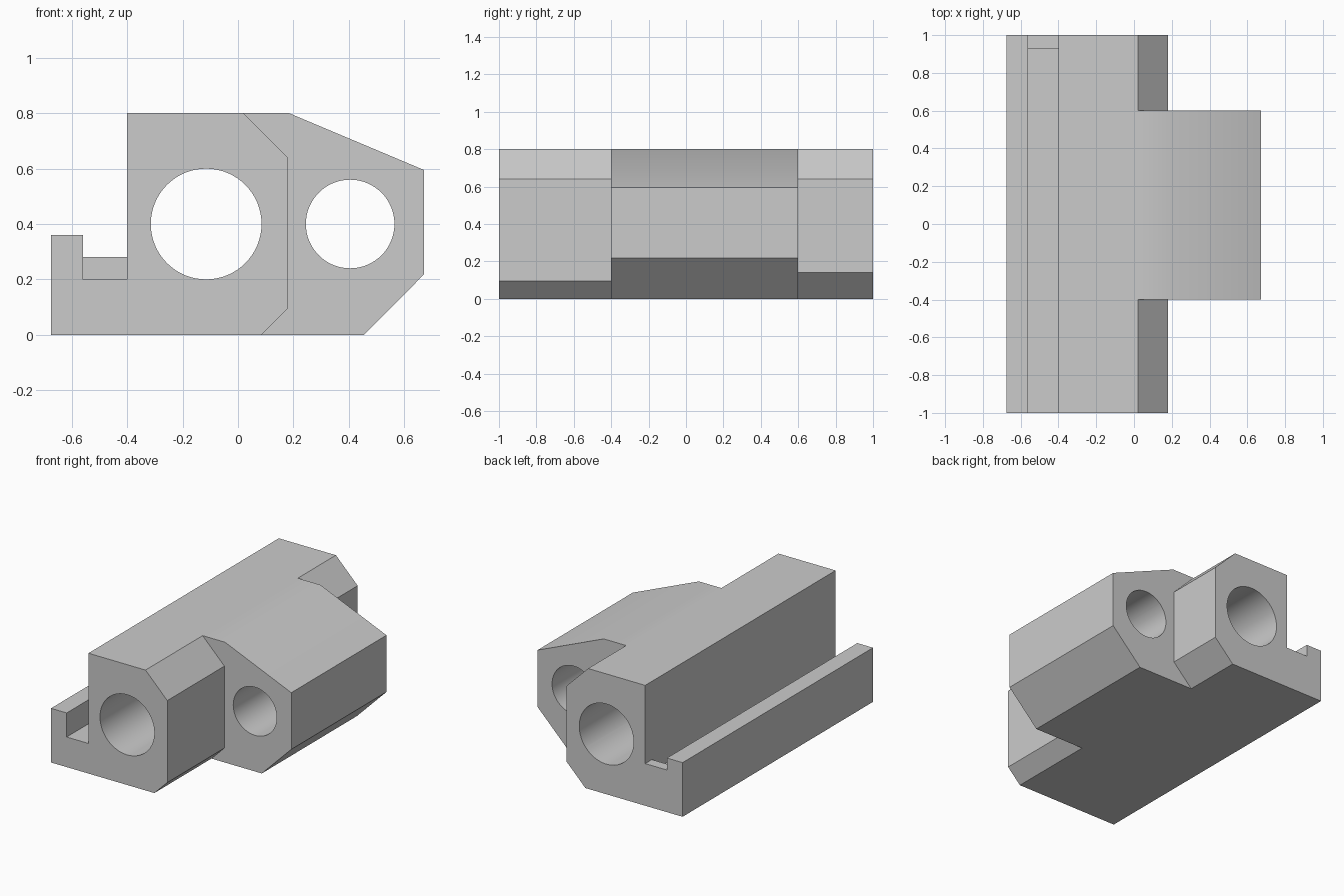
import bpy, bmesh, math

cube = bpy.data.objects.get("Cube")
if cube:
    bpy.data.objects.remove(cube, do_unlink=True)

grey = bpy.data.materials.new("plain grey")
grey.use_nodes = True
colour = (0.6, 0.6, 0.6, 1)
grey.diffuse_color = colour
grey.node_tree.nodes["Principled BSDF"].inputs["Base Color"].default_value = colour


def extrude(name, profile, y0, y1):
    """Extrude an (x, z) outline from y0 to y1."""
    bm = bmesh.new()
    face = bm.faces.new([bm.verts.new((x, y0, z)) for x, z in profile])
    grown = bmesh.ops.extrude_face_region(bm, geom=[face])["geom"]
    verts = [v for v in grown if isinstance(v, bmesh.types.BMVert)]
    bmesh.ops.translate(bm, verts=verts, vec=(0, y1 - y0, 0))
    bmesh.ops.recalc_face_normals(bm, faces=bm.faces)
    mesh = bpy.data.meshes.new(name)
    bm.to_mesh(mesh)
    bm.free()
    mesh.materials.append(grey)
    obj = bpy.data.objects.new(name, mesh)
    bpy.context.collection.objects.link(obj)
    return obj


def circle(x, z, r, n=64):
    return [(x + r * math.cos(math.tau * i / n), z + r * math.sin(math.tau * i / n))
            for i in range(n)]


def notch(lower):
    """Outline that leaves a chamfered end; lower is the bottom chamfer size."""
    return [(-0.08, 0.9), (0.18, 0.64), (0.18, lower), (0.08 - lower, -0.1),
            (0.9, -0.1), (0.9, 0.9)]


# Main block: rail lip, groove, tall body and sloped wing
block = extrude("main_block", [
    (-0.675, 0), (0.455, 0), (0.672, 0.218), (0.672, 0.595), (0.185, 0.8),
    (-0.4, 0.8), (-0.4, 0.2), (-0.56, 0.2), (-0.56, 0.36), (-0.675, 0.36)], -1, 1)

# Cut the end notches, then both bores
cutters = [
    extrude("front_notch_cutter", notch(0.095), -1.2, -0.4),
    extrude("back_notch_cutter", notch(0.14), 0.6, 1.2),
    extrude("large_bore_cutter", circle(-0.115, 0.4, 0.2), -1.2, 1.2),
    extrude("small_bore_cutter", circle(0.405, 0.4, 0.16), -1.2, 1.2),
]
bpy.ops.object.select_all(action="DESELECT")
block.select_set(True)
bpy.context.view_layer.objects.active = block
for cutter in cutters:
    cutter.hide_render = True
    mod = block.modifiers.new("cut", "BOOLEAN")
    mod.operation = "DIFFERENCE"
    mod.solver = "EXACT"
    mod.object = cutter
    bpy.ops.object.modifier_apply(modifier=mod.name)
    bpy.data.objects.remove(cutter, do_unlink=True)
bpy.ops.object.shade_smooth_by_angle(angle=math.radians(30))

# Low stop closing the back end of the groove
extrude("groove_stop", [(-0.56, 0.2), (-0.4, 0.2), (-0.4, 0.28), (-0.56, 0.28)], 0.93, 1)
